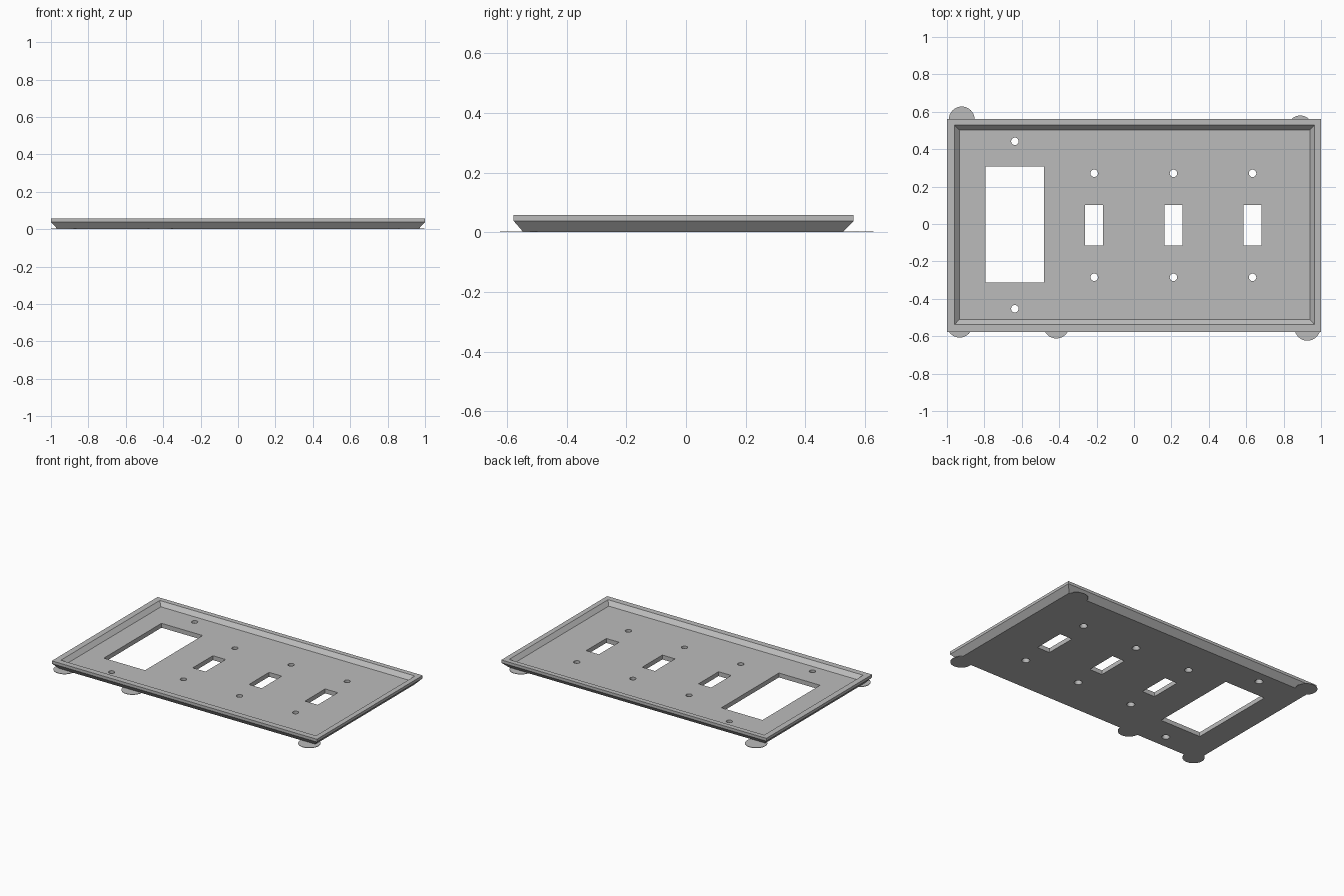
import bpy, bmesh, math

if "Cube" in bpy.data.objects:
    bpy.data.objects.remove(bpy.data.objects["Cube"])

grey = bpy.data.materials.new("light grey")
grey.diffuse_color = (0.5, 0.5, 0.5, 1)
grey.use_nodes = True
grey.node_tree.nodes["Principled BSDF"].inputs["Base Color"].default_value = grey.diffuse_color


def make(name, bm):
    bmesh.ops.recalc_face_normals(bm, faces=bm.faces)
    me = bpy.data.meshes.new(name)
    bm.to_mesh(me)
    bm.free()
    me.materials.append(grey)
    ob = bpy.data.objects.new(name, me)
    bpy.context.collection.objects.link(ob)
    return ob


def skin(bm, rings):
    """Bridge a stack of equal-length rings and cap both ends."""
    loops = [[bm.verts.new(p) for p in ring] for ring in rings]
    n = len(loops[0])
    for a, b in zip(loops, loops[1:]):
        for i in range(n):
            bm.faces.new((a[i], a[(i + 1) % n], b[(i + 1) % n], b[i]))
    bm.faces.new(loops[0][::-1])
    bm.faces.new(loops[-1])


def rect(x0, x1, y0, y1, z):
    return [(x0, y0, z), (x1, y0, z), (x1, y1, z), (x0, y1, z)]


def circle(x, y, r, z, n=32):
    return [(x + r * math.cos(2 * math.pi * i / n),
             y + r * math.sin(2 * math.pi * i / n), z) for i in range(n)]


# Wall plate: flared outer edge, flat rim, sloped inner wall, recessed floor
bm = bmesh.new()
skin(bm, [rect(-0.965, 0.965, -0.545, 0.525, 0.0),
          rect(-1.0, 1.0, -0.578, 0.562, 0.038),
          rect(-1.0, 1.0, -0.578, 0.562, 0.057),
          rect(-0.96, 0.965, -0.538, 0.528, 0.057),
          rect(-0.934, 0.941, -0.511, 0.503, 0.03)])
plate = make("wall_plate", bm)

# Cutter: one large opening, three toggle slots, countersunk screw holes
bm = bmesh.new()
openings = [(-0.793, -0.482, -0.313, 0.308)]
screws = [(-0.637, 0.442), (-0.637, -0.453)]
for x in (-0.213, 0.211, 0.634):
    openings.append((x - 0.048, x + 0.048, -0.115, 0.102))
    screws += [(x, 0.271), (x, -0.285)]
for o in openings:
    skin(bm, [rect(*o, -0.05), rect(*o, 0.1)])
for x, y in screws:
    skin(bm, [circle(x, y, 0.029, -0.01, 20), circle(x, y, 0.02, 0.015, 20),
              circle(x, y, 0.02, 0.1, 20)])
cutter = make("hole_cutter", bm)
cutter.hide_render = True

mod = plate.modifiers.new("holes", 'BOOLEAN')
mod.operation = 'DIFFERENCE'
mod.solver = 'EXACT'
mod.object = cutter
bpy.context.view_layer.objects.active = plate
bpy.ops.object.modifier_apply(modifier=mod.name)
bpy.data.objects.remove(cutter)

# Thin round tabs under the edges
for i, (x, y) in enumerate([(-0.921, 0.559), (0.889, 0.511), (-0.932, -0.538),
                            (-0.415, -0.543), (0.927, -0.555)]):
    bm = bmesh.new()
    skin(bm, [circle(x, y, 0.069, 0.0), circle(x, y, 0.069, 0.003)])
    make(f"round_tab_{i + 1}", bm)
